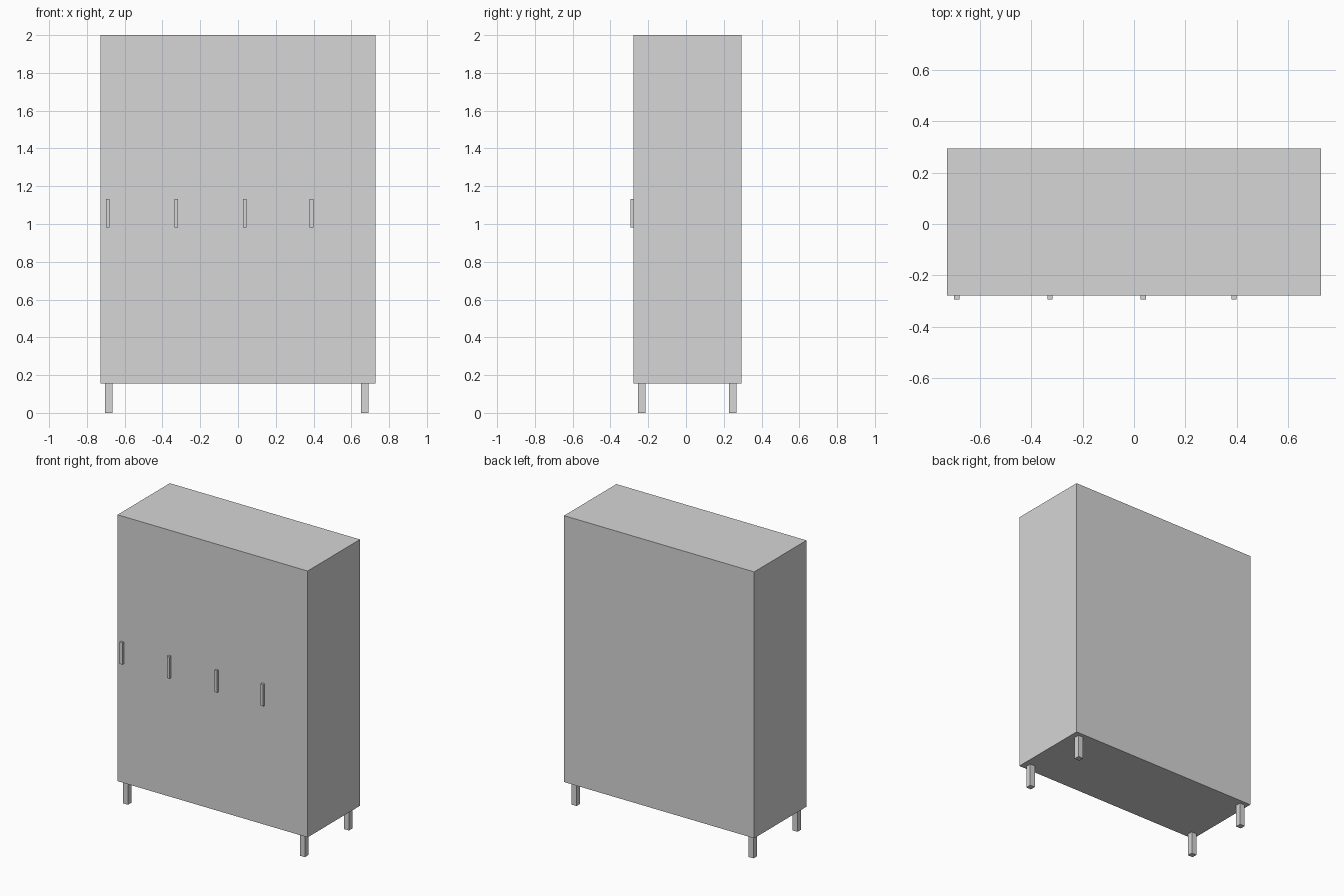
import bpy
import bmesh
from mathutils import Vector

default_cube = bpy.data.objects.get("Cube")
if default_cube:
    bpy.data.objects.remove(default_cube, do_unlink=True)

# One plain light grey finish
GREY = (0.67, 0.67, 0.67, 1.0)
grey = bpy.data.materials.new("plain light grey")
grey.use_nodes = True
grey.diffuse_color = GREY
for node in grey.node_tree.nodes:
    if node.type == 'BSDF_PRINCIPLED':
        node.inputs["Base Color"].default_value = GREY


def box(name, low, high):
    """Add a box spanning two opposite corners."""
    low, high = Vector(low), Vector(high)
    bm = bmesh.new()
    bmesh.ops.create_cube(bm, size=1)
    bmesh.ops.scale(bm, vec=high - low, verts=bm.verts)
    mesh = bpy.data.meshes.new(name)
    bm.to_mesh(mesh)
    bm.free()
    mesh.materials.append(grey)
    obj = bpy.data.objects.new(name, mesh)
    obj.location = (low + high) / 2
    bpy.context.collection.objects.link(obj)
    return obj


HALF_WIDTH = 0.728
FRONT, BACK = -0.278, 0.294
BASE, TOP = 0.156, 2.0

# Cabinet body
box("cabinet_body", (-HALF_WIDTH, FRONT, BASE), (HALF_WIDTH, BACK, TOP))

# Four square legs
LEG = 0.039
for side, x in (("right", -0.704), ("left", 0.651)):
    for end, y in (("front", -0.254), ("back", 0.228)):
        box(f"{end}_{side}_leg", (x, y, 0), (x + LEG, y + LEG, BASE))

# Row of door handles
for i, x in enumerate((-0.690, -0.327, 0.036, 0.389)):
    box(f"door_handle_{i + 1}", (x - 0.01, -0.294, 0.981), (x + 0.01, FRONT, 1.133))
